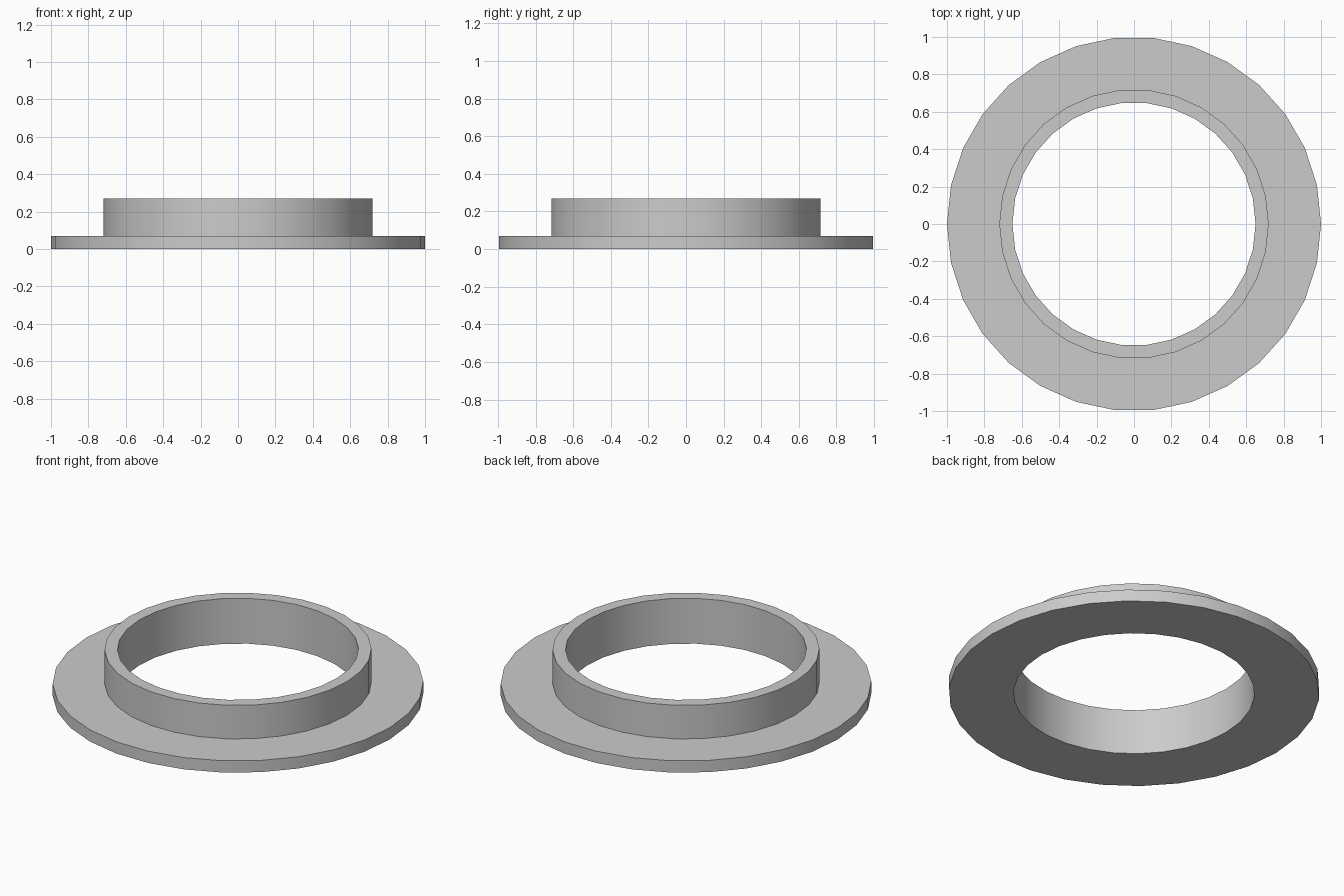
import bpy
import bmesh
from math import cos, sin, tau, radians

cube = bpy.data.objects.get("Cube")
if cube:
    bpy.data.objects.remove(cube, do_unlink=True)

SIDES = 30
BORE, COLLAR, FLANGE = 0.65, 0.72, 1.0
FLANGE_TOP, COLLAR_TOP = 0.07, 0.27

# Plain grey finish
grey = bpy.data.materials.new("light_grey")
grey.use_nodes = True
colour = (0.6, 0.6, 0.6, 1)
grey.diffuse_color = colour
grey.node_tree.nodes["Principled BSDF"].inputs["Base Color"].default_value = colour


def lathe(name, profile):
    """Turn a closed (radius, height) profile around the z axis."""
    bm = bmesh.new()
    rings = []
    for i in range(SIDES):
        a = tau * i / SIDES
        rings.append([bm.verts.new((r * cos(a), r * sin(a), z)) for r, z in profile])
    for i, ring in enumerate(rings):
        after = rings[(i + 1) % SIDES]
        for j in range(len(profile)):
            k = (j + 1) % len(profile)
            bm.faces.new((ring[j], after[j], after[k], ring[k]))
    bmesh.ops.recalc_face_normals(bm, faces=bm.faces)
    mesh = bpy.data.meshes.new(name)
    bm.to_mesh(mesh)
    bm.free()
    mesh.materials.append(grey)
    obj = bpy.data.objects.new(name, mesh)
    bpy.context.collection.objects.link(obj)
    return obj


# Flat flange with a raised collar around the open bore
ring = lathe("flanged_ring", [
    (BORE, 0), (FLANGE, 0), (FLANGE, FLANGE_TOP),
    (COLLAR, FLANGE_TOP), (COLLAR, COLLAR_TOP), (BORE, COLLAR_TOP),
])

# Smooth round walls with sharp rims
bpy.ops.object.select_all(action="DESELECT")
ring.select_set(True)
bpy.context.view_layer.objects.active = ring
bpy.ops.object.shade_smooth_by_angle(angle=radians(30))
